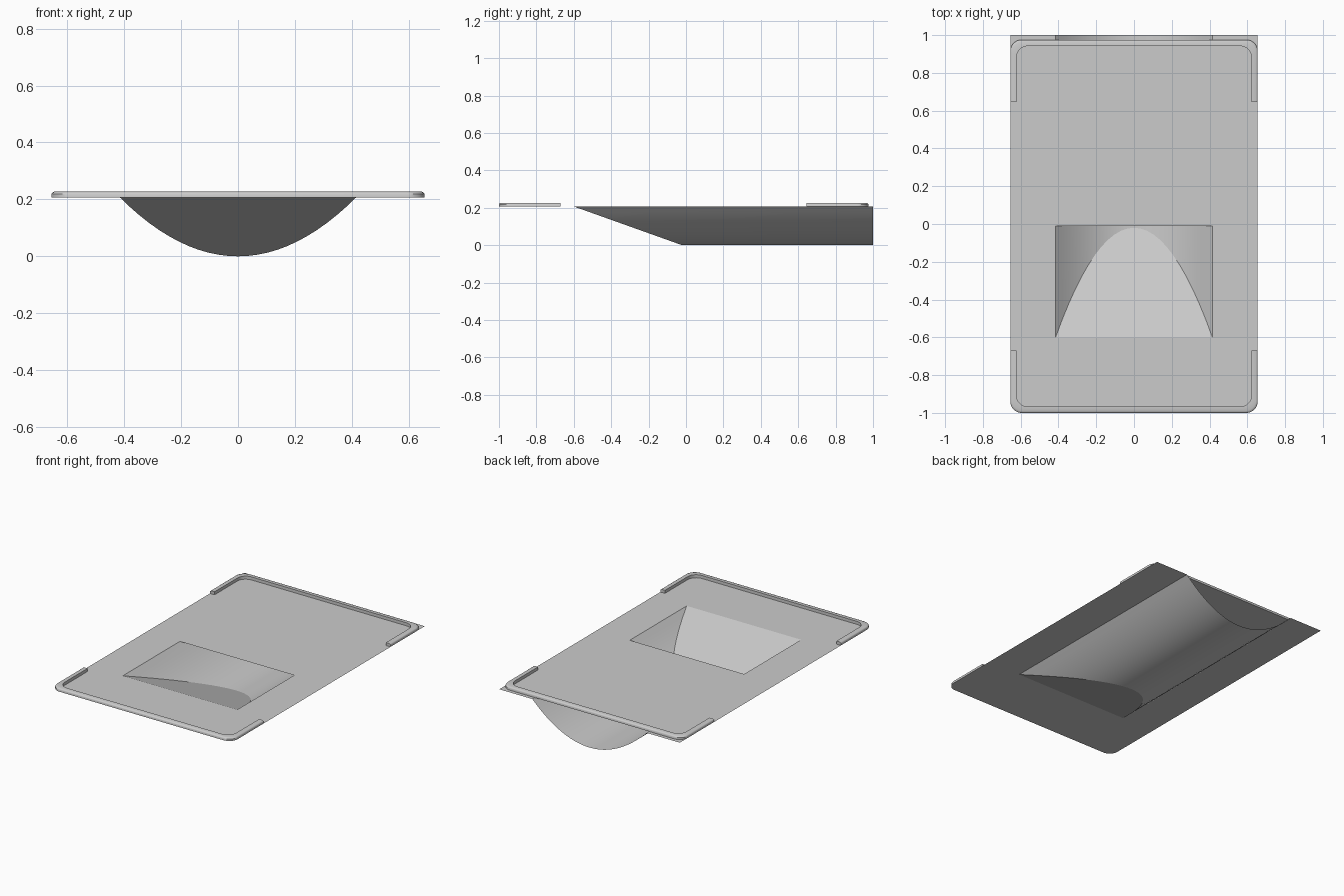
import bpy, bmesh
from math import sin, cos, pi, radians

if "Cube" in bpy.data.objects:
    bpy.data.objects.remove(bpy.data.objects["Cube"], do_unlink=True)

W, TOP, HALF = 0.655, 0.207, 0.415      # plate half width, plate height, trough half width
HOLE_FRONT, HOLE_BACK, BACK = -0.6, -0.01, 0.975

grey = bpy.data.materials.new("light_grey")
grey.use_nodes = True
COLOUR = (0.6, 0.6, 0.6, 1)
grey.diffuse_color = COLOUR
grey.node_tree.nodes["Principled BSDF"].inputs["Base Color"].default_value = COLOUR


def make(name, faces, recalc=False):
    """Build an object from a list of faces, each a list of points."""
    bm = bmesh.new()
    for face in faces:
        bm.faces.new([bm.verts.new(p) for p in face])
    bmesh.ops.remove_doubles(bm, verts=bm.verts, dist=1e-4)
    if recalc:
        bmesh.ops.recalc_face_normals(bm, faces=bm.faces)
    mesh = bpy.data.meshes.new(name)
    bm.to_mesh(mesh)
    bm.free()
    mesh.materials.append(grey)
    obj = bpy.data.objects.new(name, mesh)
    bpy.context.collection.objects.link(obj)
    bpy.ops.object.select_all(action='DESELECT')
    obj.select_set(True)
    bpy.context.view_layer.objects.active = obj
    bpy.ops.object.shade_smooth_by_angle(angle=radians(35))
    return obj


def u_path(inset, end, tip, radius):
    """U-shaped outline around one end: side, rounded corners, other side."""
    d = 1 if end > 0 else -1
    cx, cy = W - inset - radius, end - d * (inset + radius)
    right = [(W - inset, tip)]
    for i in range(9):
        a = i * pi / 16
        right.append((cx + radius * cos(a), cy + d * radius * sin(a)))
    return right + [(-x, y) for x, y in reversed(right)]


def quad(x0, x1, y0, y1):
    return [(x0, y0, TOP), (x1, y0, TOP), (x1, y1, TOP), (x0, y1, TOP)]


# Thin plate with rounded front corners and a rectangular opening
front = [(x, y, TOP) for x, y in reversed(u_path(0, -1, HOLE_FRONT, 0.06))]
make("plate", [front,
               quad(-W, -HALF, HOLE_FRONT, 1),
               quad(HALF, W, HOLE_FRONT, 1),
               quad(-HALF, HALF, HOLE_BACK, BACK)])

# Curved trough under the plate, open at the back, with a sloping front floor
N = 24
ramp, trough = [], []


def column(i):
    x = HALF * (2 * i / N - 1)
    z = TOP * (x / HALF) ** 2
    y = -0.02 + (HOLE_FRONT + 0.02) * z / TOP
    return (x, HOLE_FRONT, TOP), (x, y, z), (x, 1, z)


for i in range(N):
    a, b = column(i), column(i + 1)
    if i == 0:
        ramp.append([a[0], b[0], b[1]])
    elif i == N - 1:
        ramp.append([a[0], b[0], a[1]])
    else:
        ramp.append([a[0], b[0], b[1], a[1]])
    trough.append([a[1], b[1], b[2], a[2]])
make("ramp", ramp)
make("trough", trough)


# Raised rims wrapping both ends of the plate
def rim(name, end, tip):
    section = [(0, 0), (0, 0.012), (0.003, 0.017), (0.009, 0.02), (0.033, 0.02), (0.033, 0)]
    rows = [[(x, y, TOP + h) for x, y in u_path(inset, end, tip, 0.06)]
            for inset, h in section]
    faces = []
    for k, row in enumerate(rows):
        nxt = rows[(k + 1) % len(rows)]
        for j in range(len(row) - 1):
            faces.append([row[j], row[j + 1], nxt[j + 1], nxt[j]])
    for j in (0, -1):
        faces.append([row[j] for row in rows])
    make(name, faces, recalc=True)


rim("front_rim", -1, -0.67)
rim("back_rim", BACK, 0.645)
